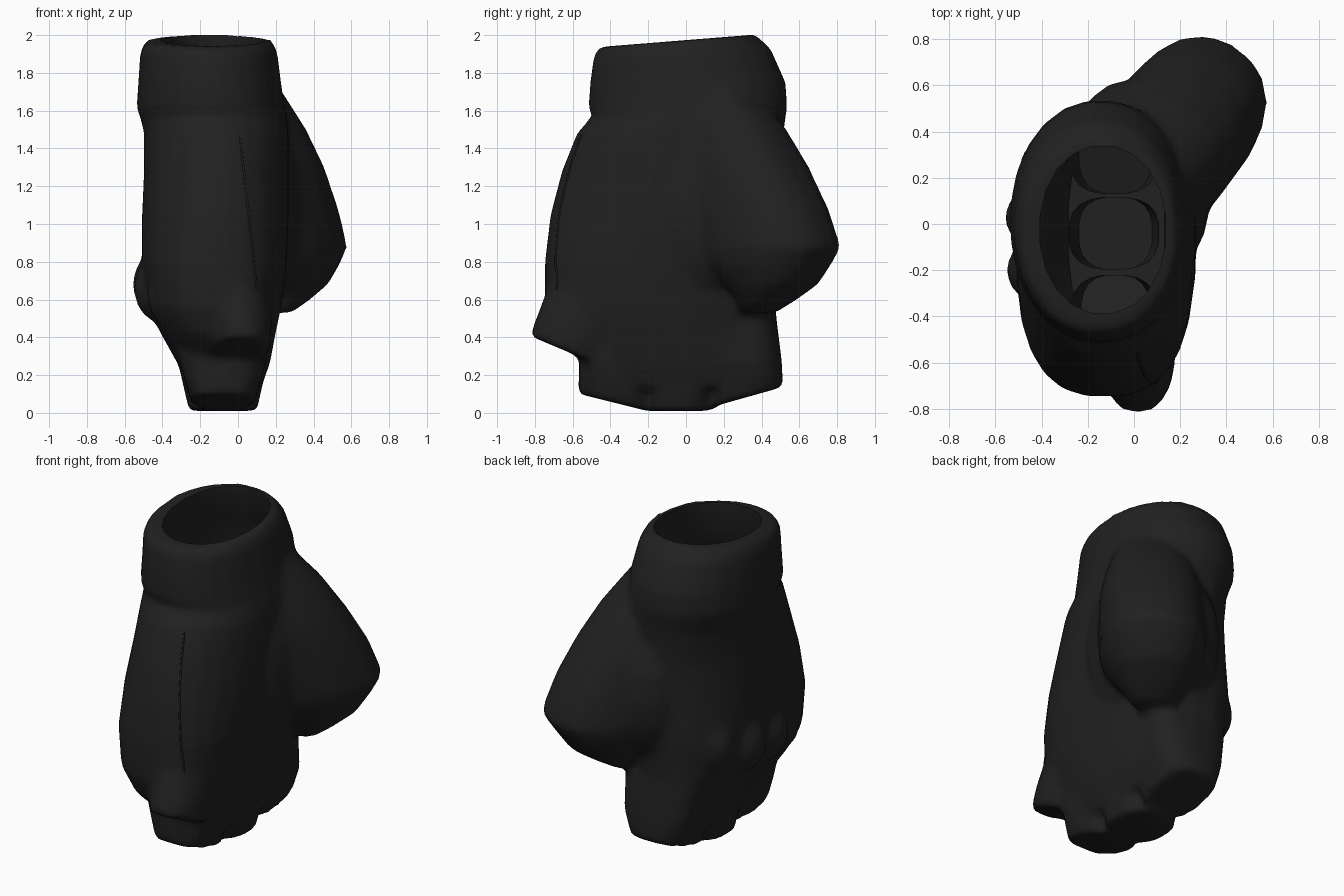
import bpy, bmesh, math
from mathutils import Vector

cube = bpy.data.objects.get("Cube")
if cube:
    bpy.data.objects.remove(cube, do_unlink=True)

black = bpy.data.materials.new("black fabric")
black.use_nodes = True
COLOR = (0.015, 0.015, 0.015, 1)
black.diffuse_color = COLOR
bsdf = black.node_tree.nodes["Principled BSDF"]
bsdf.inputs["Base Color"].default_value = COLOR
bsdf.inputs["Roughness"].default_value = 0.9


def outline(angle, rx, ry, power):
    """Point on a rounded-square ellipse."""
    c, s = math.cos(angle), math.sin(angle)
    return (math.copysign(abs(c) ** (2 / power), c) * rx,
            math.copysign(abs(s) ** (2 / power), s) * ry)


def loft(bm, rings, sides=20, power=2.4, turn=0.0):
    """Skin rings of (cx, cy, cz, rx, ry, tilt[, power]) and close both ends."""
    loops = []
    for cx, cy, cz, rx, ry, tilt, *own_power in rings:
        ring_power = own_power[0] if own_power else power
        loop = []
        for i in range(sides):
            u, v = outline(2 * math.pi * (i + 0.5) / sides, rx, ry, ring_power)
            x = u * math.cos(turn) - v * math.sin(turn)
            y = u * math.sin(turn) + v * math.cos(turn)
            loop.append(bm.verts.new((cx + x, cy + y, cz + tilt * y)))
        loops.append(loop)
    for a, b in zip(loops, loops[1:]):
        for i in range(sides):
            j = (i + 1) % sides
            bm.faces.new((a[i], a[j], b[j], b[i]))
    bm.faces.new(loops[0])
    bm.faces.new(loops[-1])


def finish(name, bm):
    bmesh.ops.recalc_face_normals(bm, faces=bm.faces)
    mesh = bpy.data.meshes.new(name)
    bm.to_mesh(mesh)
    bm.free()
    mesh.materials.append(black)
    obj = bpy.data.objects.new(name, mesh)
    bpy.context.collection.objects.link(obj)
    return obj


def box_ring(z, x0, x1, y0, y1, tilt=0.0):
    """Ring from its extents: squarer over the knuckles, round at the cuff."""
    power = 2.6 if z < 1 else 2.3 if z < 1.2 else 2.1
    return ((x0 + x1) / 2, (y0 + y1) / 2, z,
            (x1 - x0) / 2, (y1 - y0) / 2, tilt, power)


def modify(obj, kind, **settings):
    bpy.ops.object.select_all(action='DESELECT')
    obj.select_set(True)
    bpy.context.view_layer.objects.active = obj
    mod = obj.modifiers.new(kind.lower(), kind)
    for key, value in settings.items():
        setattr(mod, key, value)
    bpy.ops.object.modifier_apply(modifier=mod.name)


def carve(obj, rings, power=2.4):
    """Hollow the object with a lofted cutter, then drop the cutter."""
    bm = bmesh.new()
    loft(bm, rings, power=power)
    cutter = finish("cutter", bm)
    cutter.hide_render = True
    modify(obj, 'BOOLEAN', operation='DIFFERENCE', solver='EXACT', object=cutter)
    bpy.data.objects.remove(cutter, do_unlink=True)


solid = bmesh.new()

# Hand and cuff, from the finger roots up to the rim
hand = [box_ring(*r) for r in (
    (0.13, -0.26, 0.12, -0.47, 0.44),
    (0.26, -0.32, 0.17, -0.54, 0.48),
    (0.42, -0.41, 0.20, -0.70, 0.48),
    (0.56, -0.48, 0.23, -0.75, 0.48),
    (0.80, -0.51, 0.26, -0.75, 0.49),
    (1.05, -0.51, 0.27, -0.72, 0.49),
    (1.28, -0.50, 0.27, -0.66, 0.50),
    (1.48, -0.50, 0.27, -0.58, 0.52),
    (1.57, -0.52, 0.26, -0.50, 0.53),
    (1.61, -0.54, 0.25, -0.52, 0.54),
    (1.75, -0.53, 0.23, -0.51, 0.53),
    (1.91, -0.52, 0.21, -0.49, 0.45, 0.04),
    (1.97, -0.49, 0.18, -0.46, 0.37, 0.08))]
loft(solid, hand, sides=24)

# Thumb sleeve: slices stretched along the diagonal, widest at the ridge
DIAGONAL = Vector((0.59, 0.81, 0)).normalized()
thumb = []
for z, near, reach, half_width in (
        (1.70, -0.12, 0.30, 0.20), (1.50, -0.12, 0.48, 0.26),
        (1.30, -0.12, 0.62, 0.30), (1.08, -0.10, 0.75, 0.31),
        (0.88, -0.02, 0.83, 0.31), (0.79, 0.06, 0.77, 0.29),
        (0.68, 0.20, 0.69, 0.23), (0.60, 0.28, 0.56, 0.17),
        (0.53, 0.28, 0.44, 0.11)):
    c = DIAGONAL * (near + reach) / 2
    thumb.append((c.x - 0.03, c.y + 0.09, z, (reach - near) / 2, half_width, 0))
loft(solid, thumb, power=2.3, turn=math.atan2(DIAGONAL.y, DIAGONAL.x))

# Three finger sleeves along the bottom edge: y, ry, z, tilt, rx
fingers = ((-0.385, 0.187, 0.055, -0.25, 0.17),
           (-0.04, 0.178, 0.01, 0.0, 0.18),
           (0.31, 0.205, 0.08, 0.28, 0.18))
for y, ry, z, tilt, rx in fingers:
    loft(solid, [(-0.10, y * 0.95, 0.52, 0.27, ry * 0.9, 0),
                 (-0.08, y, 0.27, rx + 0.06, ry * 0.97, 0),
                 (-0.08, y, z, rx, ry, tilt)], power=2.7)

# Little finger sleeve flaring out at the front
loft(solid, [(-0.03, -0.46, 0.80, 0.18, 0.24, 0),
             (-0.01, -0.51, 0.62, 0.18, 0.24, 0),
             (0.01, -0.57, 0.47, 0.17, 0.22, -0.2),
             (0.02, -0.63, 0.325, 0.15, 0.20, -0.42)], power=2.0)

# Knuckle bumps on the back of the hand, and soft pads at the thumb root
KNUCKLE = (0.14, 0.14, 0.18)
for spot, size in (((-0.34, -0.42, 0.62), KNUCKLE),
                   ((-0.415, -0.20, 0.66), KNUCKLE),
                   ((-0.42, 0.03, 0.68), KNUCKLE),
                   ((-0.36, 0.24, 0.74), KNUCKLE),
                   ((0.0, 0.39, 1.05), (0.25, 0.24, 0.42)),
                   ((0.21, 0.12, 1.08), (0.12, 0.27, 0.42))):
    ball = bmesh.ops.create_uvsphere(solid, u_segments=14, v_segments=8, radius=1)
    bmesh.ops.scale(solid, verts=ball["verts"], vec=size)
    bmesh.ops.translate(solid, verts=ball["verts"], vec=spot)

# Fuse all parts into one soft skin
glove = finish("glove", solid)
modify(glove, 'REMESH', mode='VOXEL', voxel_size=0.025)
modify(glove, 'SMOOTH', factor=0.5, iterations=5)
modify(glove, 'DECIMATE', ratio=0.2)

# Hollow inside: a thick rolled rim over thin walls, with finger pockets
WALL = 0.035
lining = [(cx, cy, cz, rx - WALL, ry - WALL, tilt, power)
          for cx, cy, cz, rx, ry, tilt, power in hand[1:8]]
carve(glove, lining + [box_ring(*r) for r in (
    (1.60, -0.47, 0.19, -0.46, 0.47),
    (1.78, -0.43, 0.15, -0.41, 0.40),
    (1.94, -0.41, 0.14, -0.39, 0.34, 0.08),
    (2.10, -0.41, 0.14, -0.39, 0.34, 0.08))])
for y, ry, z, tilt, rx in fingers:
    carve(glove, [(-0.09, y, 0.34, rx + 0.03, ry * 0.88, 0),
                  (-0.08, y, z + 0.045, rx - 0.02, ry * 0.88, tilt)], power=2.7)

bpy.ops.object.select_all(action='DESELECT')
glove.select_set(True)
bpy.context.view_layer.objects.active = glove
bpy.ops.object.shade_smooth_by_angle(angle=math.radians(50))

# Raised seam down the front edge
curve = bpy.data.curves.new("front_seam", 'CURVE')
curve.dimensions = '3D'
curve.bevel_depth = 0.006
curve.bevel_resolution = 1
spline = curve.splines.new('POLY')
spline.points.add(13)
bpy.context.view_layer.update()
for i, point in enumerate(spline.points):
    t = i / 13
    start = Vector((0.01 + 0.09 * t, -2, 1.47 - 0.82 * t))
    spot = glove.ray_cast(start, Vector((0, 1, 0)))[1]
    point.co = (*spot, 1)
curve.materials.append(black)
bpy.context.collection.objects.link(bpy.data.objects.new("front_seam", curve))
